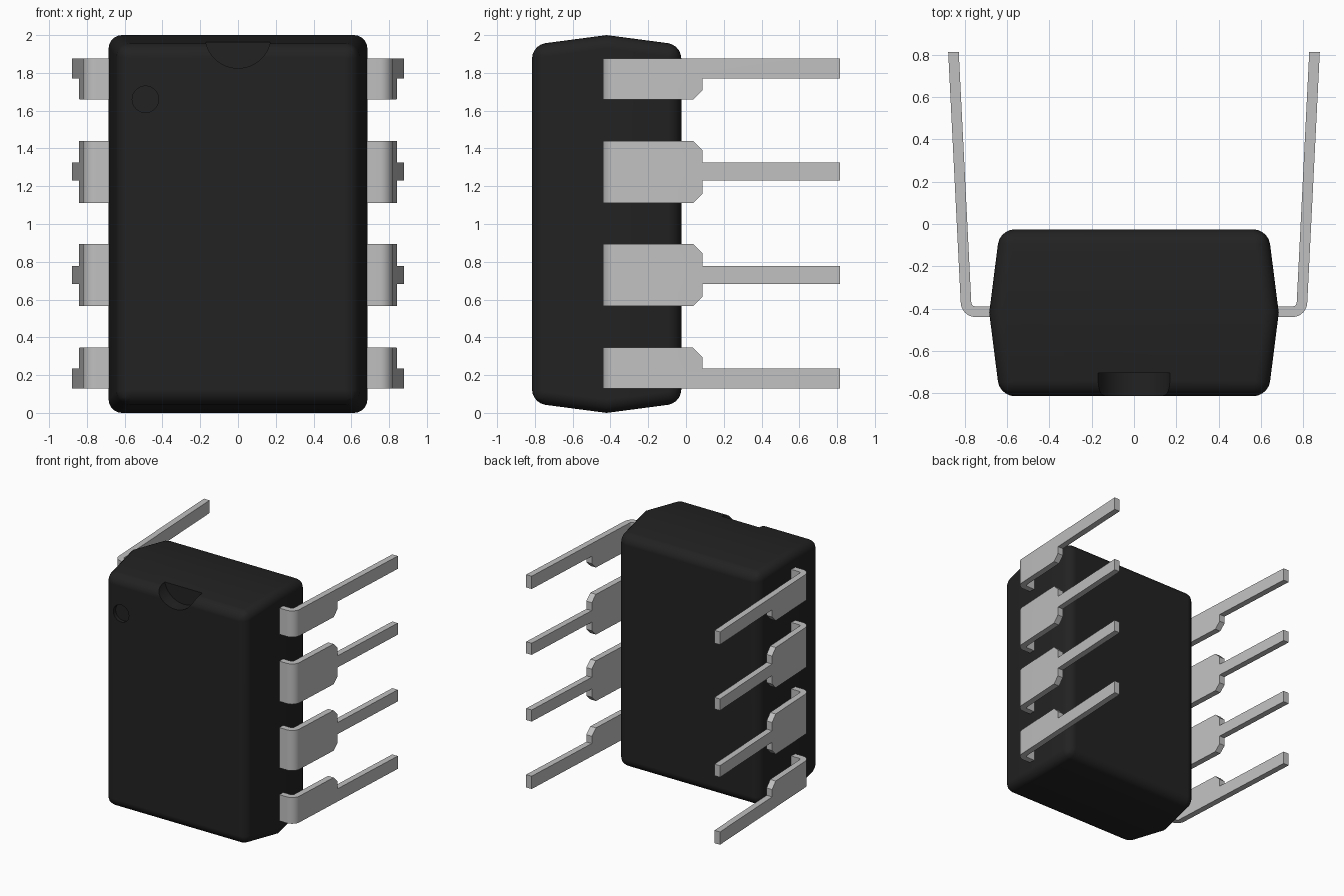
import bpy, bmesh, math
from mathutils import Matrix, Vector

cube = bpy.data.objects.get("Cube")
if cube:
    bpy.data.objects.remove(cube, do_unlink=True)


def make_material(name, value):
    mat = bpy.data.materials.new(name)
    mat.use_nodes = True
    mat.diffuse_color = (value, value, value, 1)
    bsdf = mat.node_tree.nodes["Principled BSDF"]
    bsdf.inputs["Base Color"].default_value = (value, value, value, 1)
    return mat


def add_object(name, bm, mat):
    bmesh.ops.recalc_face_normals(bm, faces=bm.faces)
    mesh = bpy.data.meshes.new(name)
    bm.to_mesh(mesh)
    bm.free()
    obj = bpy.data.objects.new(name, mesh)
    bpy.context.collection.objects.link(obj)
    mesh.materials.append(mat)
    return obj


def activate(obj):
    bpy.ops.object.select_all(action='DESELECT')
    obj.select_set(True)
    bpy.context.view_layer.objects.active = obj


black = make_material("black plastic", 0.016)
silver = make_material("silver metal", 0.53)

# Package body: three rectangular rings, widest in the middle
FRONT, MID, BACK = -0.815, -0.42, -0.025
bm = bmesh.new()
rings = []
for y, hx, hz in ((FRONT, 0.635, 0.948), (MID, 0.685, 1.0), (BACK, 0.635, 0.948)):
    rings.append([bm.verts.new((sx * hx, y, 1 + sz * hz))
                  for sx, sz in ((-1, -1), (1, -1), (1, 1), (-1, 1))])
for a, b in zip(rings, rings[1:]):
    for i in range(4):
        j = (i + 1) % 4
        bm.faces.new((a[i], a[j], b[j], b[i]))
bm.faces.new(rings[0])
bm.faces.new(rings[2])
# Round every edge except the mould line around the middle
soft = [e for e in bm.edges if any(abs(v.co.y - MID) > 0.01 for v in e.verts)]
bmesh.ops.bevel(bm, geom=soft, offset=0.07, offset_type='OFFSET',
                segments=5, profile=0.5, affect='EDGES')
body = add_object("package_body", bm, black)


# End notch and pin-one dimple cut into the front
def cut_round(x, z, radius, depth):
    bm = bmesh.new()
    length = depth + 0.2
    place = (Matrix.Translation((x, FRONT + depth - length / 2, z))
             @ Matrix.Rotation(math.pi / 2, 4, 'X'))
    bmesh.ops.create_cone(bm, cap_ends=True, segments=48, radius1=radius,
                          radius2=radius, depth=length, matrix=place)
    cutter = add_object("round_cutter", bm, black)
    cutter.hide_render = True
    mod = body.modifiers.new("recess", 'BOOLEAN')
    mod.operation = 'DIFFERENCE'
    mod.solver = 'EXACT'
    mod.object = cutter
    activate(body)
    bpy.ops.object.modifier_apply(modifier=mod.name)
    bpy.data.objects.remove(cutter, do_unlink=True)


cut_round(0, 2.0, 0.175, 0.11)
cut_round(-0.49, 1.66, 0.07, 0.03)
activate(body)
bpy.ops.object.shade_smooth_by_angle(angle=math.radians(30))
weighted = body.modifiers.new("flat_faces", 'WEIGHTED_NORMAL')
weighted.keep_sharp = True

# Pins: flat stepped blade, bent inward at the root
ROOT, TIP, STEP, CHAMFER, THICK = -0.37, 0.815, 0.088, 0.05, 0.05


def add_pin(name, wide, narrow):
    def edge(w, n):
        """Blade outline along one side, from root to tip."""
        if abs(w - n) < 0.001:
            return [(ROOT, w), (TIP, w)]
        inward = math.copysign(CHAMFER, n - w)
        return [(ROOT, w), (STEP - CHAMFER, w), (STEP, w + inward), (STEP, n), (TIP, n)]

    outline = edge(wide[0], narrow[0]) + edge(wide[1], narrow[1])[::-1]
    bm = bmesh.new()
    outer = [bm.verts.new((0.82 + 0.05 * (y - ROOT), y, z)) for y, z in outline]
    inner = [bm.verts.new(v.co - Vector((THICK, 0, 0))) for v in outer]
    bm.faces.new(outer)
    bm.faces.new(inner[::-1])
    for i in range(len(outer)):
        j = (i + 1) % len(outer)
        side = bm.faces.new((outer[i], inner[i], inner[j], outer[j]))
    root = side  # the last side closes the outline across the root

    # Bend the root through a quarter turn, then run it into the body
    steps = 8
    for _ in range(steps):
        root = bmesh.ops.extrude_discrete_faces(bm, faces=[root])["faces"][0]
        bmesh.ops.rotate(bm, verts=root.verts, cent=(0.75, ROOT, 0),
                         matrix=Matrix.Rotation(-math.pi / 2 / steps, 3, 'Z'))
    root = bmesh.ops.extrude_discrete_faces(bm, faces=[root])["faces"][0]
    bmesh.ops.translate(bm, verts=root.verts, vec=(-0.12, 0, 0))

    pin = add_object(name, bm, silver)
    activate(pin)
    bpy.ops.object.shade_smooth_by_angle(angle=math.radians(30))
    mirror = pin.modifiers.new("both_sides", 'MIRROR')
    mirror.use_axis[0] = True
    mirror.use_mirror_merge = False


add_pin("top_pins", (1.66, 1.875), (1.77, 1.875))
add_pin("upper_middle_pins", (1.11, 1.44), (1.23, 1.325))
add_pin("lower_middle_pins", (0.565, 0.895), (0.683, 0.778))
add_pin("bottom_pins", (0.13, 0.345), (0.13, 0.235))
